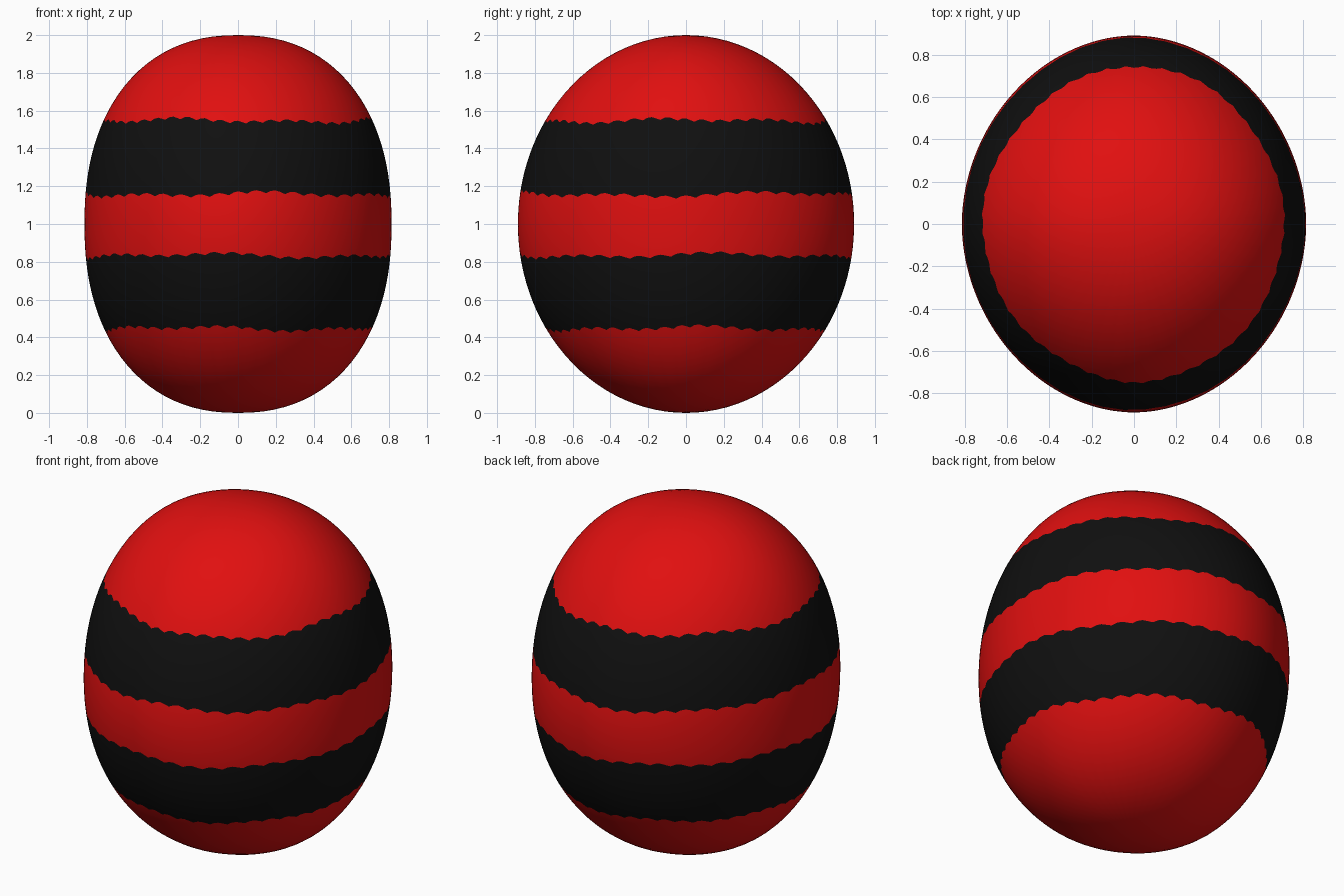
import bpy, bmesh, math, random

cube = bpy.data.objects.get("Cube")
if cube:
    bpy.data.objects.remove(cube, do_unlink=True)

random.seed(4)
HALF_X, HALF_Y = 0.813, 0.89
SEGMENTS = 192


def flat_material(name, color):
    mat = bpy.data.materials.new(name)
    mat.use_nodes = True
    mat.diffuse_color = color
    bsdf = mat.node_tree.nodes["Principled BSDF"]
    bsdf.inputs["Base Color"].default_value = color
    bsdf.inputs["Roughness"].default_value = 0.6
    return mat


def power(v, p):
    return math.copysign(abs(v) ** p, v)


def surface_point(azimuth, z):
    """Egg surface: boxier across the width than along the depth."""
    h = min(abs(z - 1), 1)
    rx = HALF_X * (1 - h ** 2.25) ** (1 / 2.25)
    ry = HALF_Y * math.sqrt(1 - h * h)
    p = 2 / 1.93
    return (rx * power(math.cos(azimuth), p), ry * power(math.sin(azimuth), p), z)


def ragged_edge(base):
    """Height of a stripe border around the shell: slow waves plus small scallops."""
    phases = [random.uniform(0, math.tau) for _ in range(3)]

    def height(a):
        slow = 0.008 * math.sin(3 * a + phases[0]) + 0.008 * math.sin(7 * a + phases[1])
        tooth = 0.018 * (abs(math.sin(24 * a + phases[2])) - 0.64)
        return base + slow + tooth
    return height


# Stripe borders from bottom to top, with the number of rings in each zone
borders = [lambda a: 0.0] + [ragged_edge(z) for z in (0.447, 0.833, 1.157, 1.547)] + [lambda a: 2.0]
zone_rings = (16, 8, 7, 8, 16)

bm = bmesh.new()
bottom = bm.verts.new((0, 0, 0))
top = bm.verts.new((0, 0, 2))
rings, ring_zone = [], []
for zone, count in enumerate(zone_rings):
    for k in range(count):
        ring_zone.append(zone)
        if zone == 0 and k == 0:
            continue
        ring = []
        for s in range(SEGMENTS):
            a = math.tau * s / SEGMENTS
            low = math.acos(1 - borders[zone](a))
            high = math.acos(1 - borders[zone + 1](a))
            z = 1 - math.cos(low + (high - low) * k / count)
            ring.append(bm.verts.new(surface_point(a, z)))
        rings.append(ring)

# Skin the rings; the middle of each stripe zone takes the dark colour
for s in range(SEGMENTS):
    t = (s + 1) % SEGMENTS
    bm.faces.new((bottom, rings[0][t], rings[0][s]))
    bm.faces.new((top, rings[-1][s], rings[-1][t]))
    for i in range(len(rings) - 1):
        face = bm.faces.new((rings[i][s], rings[i][t], rings[i + 1][t], rings[i + 1][s]))
        face.material_index = 1 if ring_zone[i + 1] in (1, 3) else 0
for face in bm.faces:
    face.smooth = True
bmesh.ops.recalc_face_normals(bm, faces=bm.faces)

mesh = bpy.data.meshes.new("striped_egg")
bm.to_mesh(mesh)
bm.free()
mesh.materials.append(flat_material("red", (0.75, 0.005, 0.005, 1)))
mesh.materials.append(flat_material("black", (0.005, 0.005, 0.005, 1)))
egg = bpy.data.objects.new("striped_egg", mesh)
bpy.context.collection.objects.link(egg)
